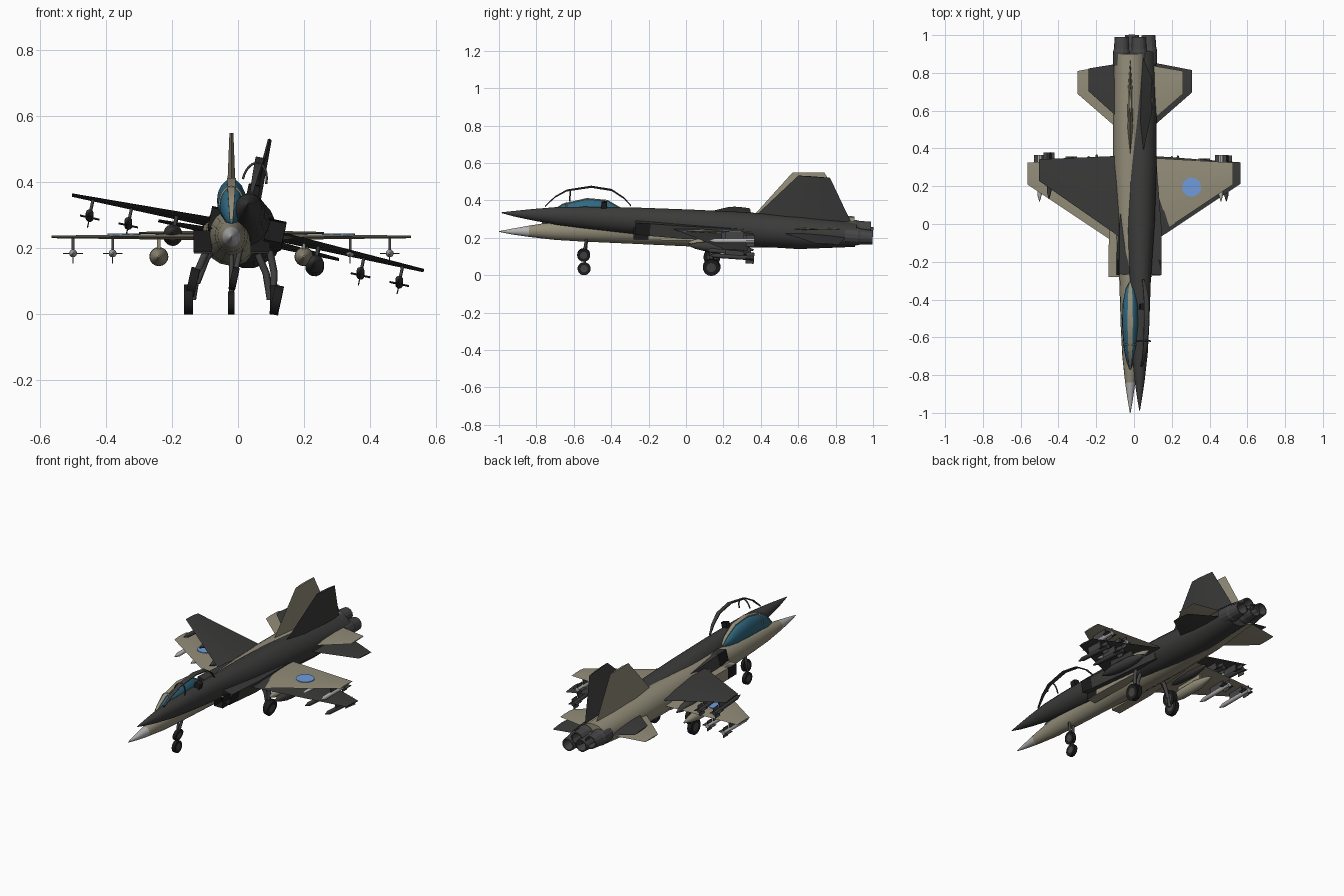
import bpy, bmesh, math
from math import sin, cos, pi
from mathutils import Vector, Matrix

if "Cube" in bpy.data.objects:
    bpy.data.objects.remove(bpy.data.objects["Cube"], do_unlink=True)


def material(name, rgb):
    m = bpy.data.materials.new(name)
    m.use_nodes = True
    m.diffuse_color = (*rgb, 1)
    m.node_tree.nodes["Principled BSDF"].inputs["Base Color"].default_value = (*rgb, 1)
    return m


TAN = material("tan paint", (.29, .265, .19))
CHARCOAL = material("charcoal paint", (.045, .044, .043))
LIGHT = material("light grey", (.45, .45, .45))
GLASS = material("teal glass", (.03, .14, .22))
BLUE = material("blue marking", (.16, .33, .72))
METAL = material("dark metal", (.06, .06, .062))
BLACK = material("black", (.012, .012, .012))


def finish(name, bm, mats, place, smooth=True):
    bmesh.ops.recalc_face_normals(bm, faces=bm.faces[:])
    mesh = bpy.data.meshes.new(name)
    bm.to_mesh(mesh)
    bm.free()
    for m in mats:
        mesh.materials.append(m)
    ob = bpy.data.objects.new(name, mesh)
    bpy.context.collection.objects.link(ob)
    ob.matrix_world = place
    if smooth:
        bpy.ops.object.select_all(action='DESELECT')
        ob.select_set(True)
        bpy.context.view_layer.objects.active = ob
        bpy.ops.object.shade_smooth_by_angle(angle=math.radians(35))
    return ob


def skin(rings):
    """Bridge equal rings of points and cap both ends; returns mesh and first cap."""
    bm = bmesh.new()
    loops = [[bm.verts.new(p) for p in ring] for ring in rings]
    for a, b in zip(loops, loops[1:]):
        for i in range(len(a)):
            j = (i + 1) % len(a)
            bm.faces.new((a[i], a[j], b[j], b[i]))
    cap = bm.faces.new(loops[0])
    bm.faces.new(loops[-1])
    return bm, cap


def section(y, hw, top, bottom, cx=0, n=16, square=False):
    k, off = (math.sqrt(2), pi / 4) if square else (1, 0)
    mid, hh = (top + bottom) / 2, (top - bottom) / 2
    return [(cx + k * hw * cos(off + 2 * pi * i / n), y,
             mid + k * hh * sin(off + 2 * pi * i / n)) for i in range(n)]


def loft(name, secs, mat, place, cx=0, n=16, square=False):
    bm, _ = skin([section(*s, cx=cx, n=4 if square else n, square=square) for s in secs])
    return finish(name, bm, [mat], place)


def round_body(name, stations, mat, place, cx, z):
    return loft(name, [(y, r, z + r, z - r) for y, r in stations], mat, place, cx)


def surface(name, spans, normal, mat, place):
    """Wing-like panel; spans hold leading edge, trailing edge, half thickness."""
    rings = []
    for le, te, t in spans:
        le, te, up = Vector(le), Vector(te), Vector(normal) * t
        a, b = le.lerp(te, .3), le.lerp(te, .7)
        rings.append([le, a + up, b + up * .8, te, b - up * .8, a - up])
    return finish(name, skin(rings)[0], [mat], place)


def tube(name, points, radius, mat, place):
    cu = bpy.data.curves.new(name, 'CURVE')
    cu.dimensions = '3D'
    cu.bevel_depth, cu.bevel_resolution, cu.use_fill_caps = radius, 1, True
    sp = cu.splines.new('POLY')
    sp.points.add(len(points) - 1)
    for p, co in zip(sp.points, points):
        p.co = (*co, 1)
    cu.materials.append(mat)
    ob = bpy.data.objects.new(name, cu)
    bpy.context.collection.objects.link(ob)
    ob.matrix_world = place


def disc(name, centre, radius, depth, axis, mats, place):
    bm = bmesh.new()
    rot = Matrix.Rotation(pi / 2, 4, 'Y') if axis == 'X' else Matrix()
    bmesh.ops.create_cone(bm, cap_ends=True, segments=20, radius1=radius, radius2=radius,
                          depth=depth, matrix=Matrix.Translation(centre) @ rot)
    if len(mats) > 1:  # hub inset on both caps
        caps = [f for f in bm.faces if len(f.verts) > 4]
        bmesh.ops.inset_individual(bm, faces=caps, thickness=radius * .45)
        for f in caps:
            f.material_index = 1
    finish(name, bm, mats, place)


NOSE = [(-1, .002, .001, -.003), (-.93, .014, .014, -.017), (-.84, .027, .03, -.03)]
BODY = [NOSE[-1], (-.7, .042, .052, -.046), (-.55, .05, .064, -.055), (-.3, .058, .078, -.066),
        (0, .08, .088, -.08), (.3, .09, .095, -.088), (.6, .09, .093, -.085), (.9, .085, .08, -.05)]
CANOPY = [(-.77, .004, .05, .04), (-.72, .022, .105, .03), (-.66, .034, .145, .04),
          (-.53, .044, .175, .045), (-.42, .04, .165, .05), (-.35, .026, .125, .06),
          (-.31, .006, .085, .075)]


def jet(tag, place, paint, nose_paint, store_paint, glazed):
    def nm(part, s=0):
        return tag + "_" + {0: "", 1: "left_", -1: "right_"}[s] + part

    # fuselage and cockpit
    loft(nm("nose_cone"), NOSE, nose_paint, place)
    loft(nm("fuselage"), BODY, paint, place)
    if glazed:
        loft(nm("canopy_glass"), CANOPY, GLASS, place)
    else:
        loft(nm("seat"), [(-.47, .018, .095, .04), (-.44, .016, .1, .04)], BLACK, place, square=True)
    loft(nm("canopy_spine"), [(y, .004 + hw * .22, t + .003, t - .003) for y, hw, t, b in CANOPY],
         paint, place, square=True)
    tube(nm("windscreen_arch"), [(.036 * cos(a), -.64, .095 + .057 * sin(a))
         for a in [pi * i / 12 for i in range(13)]], .004, paint, place)

    # tail fin
    surface(nm("tail_fin"), [((0, .34, .06), (0, .88, .06), .016), ((0, .57, .315), (0, .74, .315), .006)],
            (1, 0, 0), paint, place)

    # nose gear
    tube(nm("nose_strut"), [(0, -.53, -.04), (0, -.545, -.2)], .008, METAL, place)
    disc(nm("nose_wheel"), (0, -.545, -.2), .035, .02, 'X', [BLACK, METAL], place)

    for s in (1, -1):
        # flying surfaces
        surface(nm("wing", s), [((s * .05, -.12, 0), (s * .05, .353, 0), .01),
                                ((s * .545, .21, 0), (s * .545, .325, 0), .004)], (0, 0, 1), paint, place)
        surface(nm("tailplane", s), [((s * .05, .49, .012), (s * .05, .85, .012), .008),
                                     ((s * .28, .69, .012), (s * .28, .81, .012), .003)], (0, 0, 1), paint, place)
        if glazed:
            disc(nm("wing_disc", s), (s * .325, .195, .006), .05, .008, 'Z', [BLUE], place)

        # square air intake with a dark recess
        bm, mouth = skin([section(y, w, t, b, cx=s * c, n=4, square=True) for y, w, t, b, c in
                          ((-.28, .028, .02, -.045, .087), (-.02, .028, .02, -.05, .085),
                           (.3, .022, .02, -.045, .066))])
        bmesh.ops.inset_region(bm, faces=[mouth], thickness=.008)
        mouth.material_index = 1
        deep = bmesh.ops.extrude_face_region(bm, geom=[mouth])["geom"]
        bmesh.ops.translate(bm, vec=(0, .08, 0), verts=[v for v in deep if isinstance(v, bmesh.types.BMVert)])
        bmesh.ops.delete(bm, geom=[f for f in bm.faces if f == mouth], context='FACES_ONLY')
        finish(nm("air_intake", s), bm, [paint, BLACK], place)

        # hollow engine nozzle
        bm, _ = skin([section(y, r, .015 + r, .015 - r, cx=s * .045, n=14) for y, r in
                      ((.84, .046), (.91, .047), (.925, .042), (.99, .037), (.99, .03), (.91, .025))])
        finish(nm("nozzle", s), bm, [METAL], place, smooth=False)

        # main gear
        tube(nm("main_strut", s), [(s * .07, .12, -.03), (s * .105, .135, -.11), (s * .118, .14, -.19)],
             .011, METAL, place)
        disc(nm("main_wheel", s), (s * .13, .14, -.19), .045, .026, 'X', [BLACK, METAL], place)

        # drop tank on its pylon
        round_body(nm("drop_tank", s), [(.01, .003), (.05, .017), (.11, .028), (.24, .029), (.31, .018), (.36, .004)],
                   paint, place, s * .22, -.06)
        loft(nm("tank_pylon", s), [(.09, .005, 0, -.04), (.27, .005, 0, -.04)], paint, place,
             cx=s * .22, square=True)

        # wing missiles with crossed tail fins
        for part, x, y in (("inner", .36, .1), ("outer", .48, .12)):
            z = -.05
            round_body(nm(part + "_missile", s), [(y, .002), (y + .035, .012), (y + .245, .012)],
                       store_paint, place, s * x, z)
            loft(nm(part + "_pylon", s), [(y + .09, .004, 0, z), (y + .19, .004, 0, z)], METAL, place,
                 cx=s * x, square=True)
            for hw, hh in ((.03, .0015), (.0015, .03)):
                loft(nm(part + "_missile_fins", s), [(y + .2, hw, z + hh, z - hh), (y + .245, hw, z + hh, z - hh)],
                     METAL, place, cx=s * x, square=True)


# level jet, and a second one banked and pitched up beside it
level = Matrix.Translation((-.02, 0, .235))
banked = (Matrix.Translation((.03, .16, .255)) @ Matrix.Rotation(-.07, 4, 'X')
          @ Matrix.Rotation(.212, 4, 'Y') @ Matrix.Translation((0, -.15, 0)))
jet("level_jet", level, TAN, LIGHT, LIGHT, True)
jet("banked_jet", banked, CHARCOAL, CHARCOAL, CHARCOAL, False)
